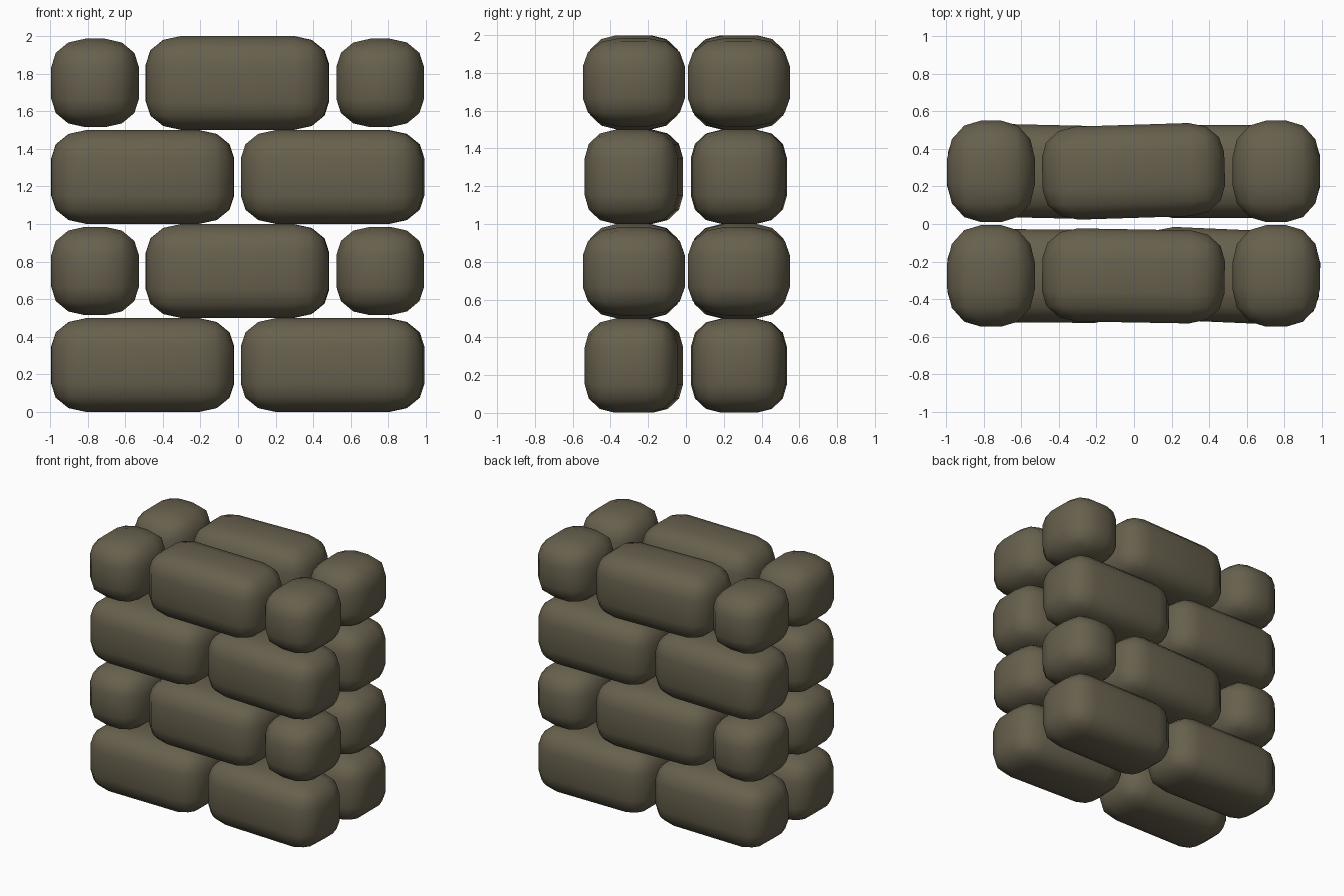
import bpy, bmesh, math
from mathutils import Matrix, Vector

if "Cube" in bpy.data.objects:
    bpy.data.objects.remove(bpy.data.objects["Cube"])

burlap = bpy.data.materials.new("burlap_brown")
burlap.diffuse_color = (0.135, 0.117, 0.074, 1)
burlap.use_nodes = True
burlap.node_tree.nodes["Principled BSDF"].inputs["Base Color"].default_value = burlap.diffuse_color


def bag(name, centre, size, corner, turn=0):
    """Stuffed bag: box with rounded corners; corner = rounding reach along x, y, z."""
    bm = bmesh.new()
    bmesh.ops.create_cube(bm, size=1)
    # Bevel in a space where the rounding is equal on every axis, then scale back
    for v in bm.verts:
        v.co = Vector([v.co[i] * size[i] / corner[i] for i in range(3)])
    bmesh.ops.bevel(bm, geom=bm.edges[:], offset=1, segments=3, profile=0.5,
                    affect='EDGES', clamp_overlap=True)
    bmesh.ops.scale(bm, vec=Vector(corner), verts=bm.verts)
    bmesh.ops.rotate(bm, cent=(0, 0, 0), verts=bm.verts,
                     matrix=Matrix.Rotation(math.radians(turn), 3, 'Z'))
    for f in bm.faces:
        f.smooth = True
    mesh = bpy.data.meshes.new(name)
    bm.to_mesh(mesh)
    bm.free()
    mesh.materials.append(burlap)
    ob = bpy.data.objects.new(name, mesh)
    ob.location = centre
    bpy.context.collection.objects.link(ob)


LONG, LONG_CORNER = (0.97, 0.495, 0.498), (0.185, 0.16, 0.15)
SHORT, SHORT_CORNER = (0.466, 0.54, 0.47), (0.18, 0.2, 0.15)

# Slight turns of the left, right and middle long bags in each layer
layers = {
    "front": (-0.276, (-0.5, -2.5, -1.0)),
    "back": (0.28, (-1.3, 0.0, 1.8)),
}
for side, (y, (left, right, mid)) in layers.items():
    for k in range(2):
        # Course of two long bags
        z = k + 0.25
        bag(f"{side}_long_bag_left_{k}", (-0.507, y, z), LONG, LONG_CORNER, left)
        bag(f"{side}_long_bag_right_{k}", (0.503, y, z), LONG, LONG_CORNER, right)
        # Course of one long bag between two end bags
        z = k + 0.75
        bag(f"{side}_long_bag_middle_{k}", (-0.003, y, z), LONG, LONG_CORNER, mid)
        for x, end in ((-0.76, "left"), (0.756, "right")):
            bag(f"{side}_end_bag_{end}_{k}", (x, y, z), SHORT, SHORT_CORNER)
